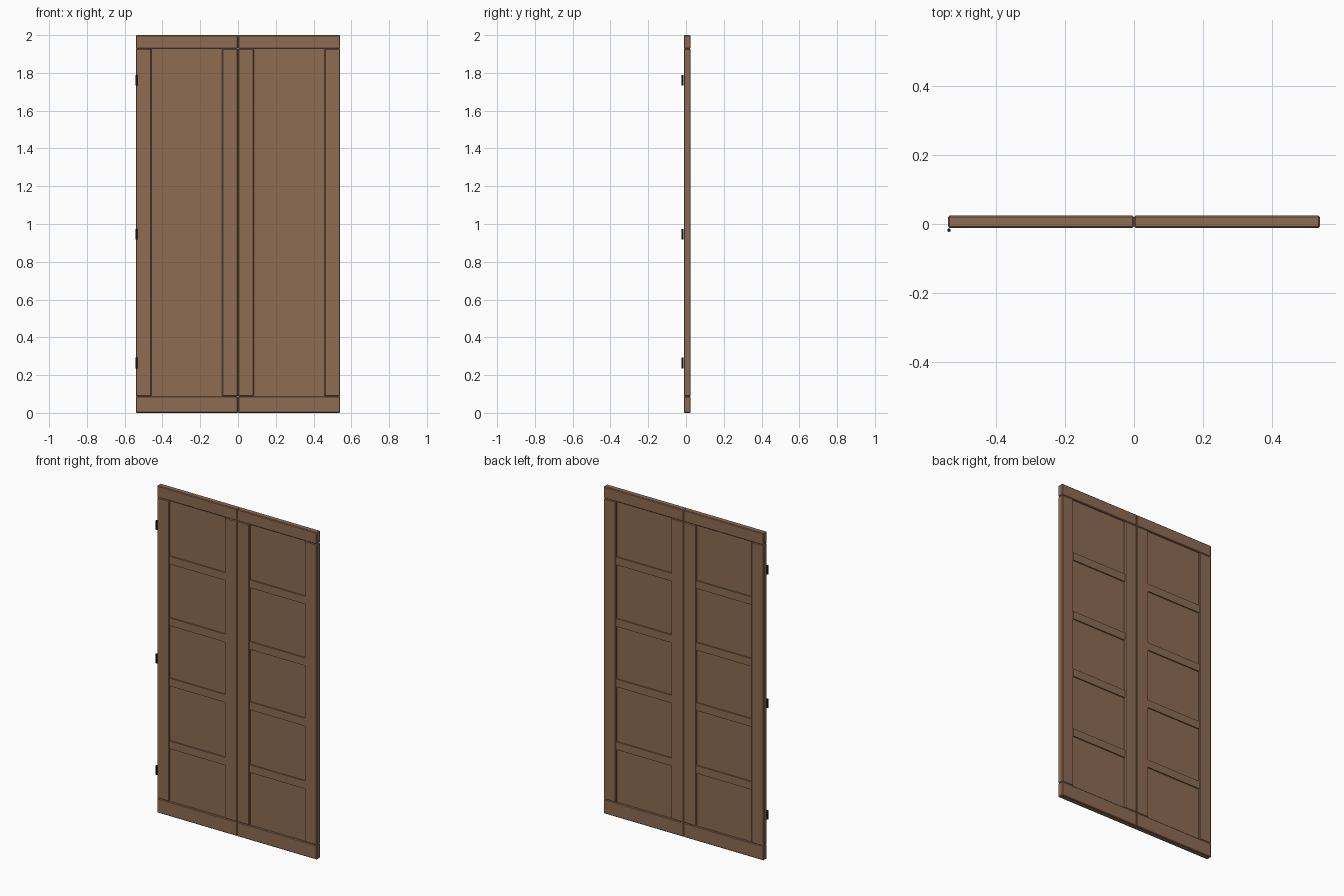
import bpy, bmesh
from mathutils import Matrix, Vector

if "Cube" in bpy.data.objects:
    bpy.data.objects.remove(bpy.data.objects["Cube"])


def material(name, rgb):
    m = bpy.data.materials.new(name)
    m.diffuse_color = (*rgb, 1)
    m.use_nodes = True
    m.node_tree.nodes["Principled BSDF"].inputs["Base Color"].default_value = m.diffuse_color
    return m


WOOD = material("brown_wood", (0.27, 0.15, 0.088))
IRON = material("black_iron", (0.012, 0.011, 0.01))


def finish(name, bm, mat):
    me = bpy.data.meshes.new(name)
    bm.to_mesh(me)
    bm.free()
    me.materials.append(mat)
    ob = bpy.data.objects.new(name, me)
    bpy.context.collection.objects.link(ob)
    return ob


def board(name, x, y, z, bevel=0.0):
    """Box between the (low, high) pairs, with chamfered edges."""
    bm = bmesh.new()
    size = Vector([b - a for a, b in (x, y, z)])
    mid = Vector([(a + b) / 2 for a, b in (x, y, z)])
    bmesh.ops.create_cube(bm, size=1, matrix=Matrix.Translation(mid) @ Matrix.Diagonal((*size, 1)))
    if bevel:
        bmesh.ops.bevel(bm, geom=bm.edges[:], offset=bevel, segments=1, affect='EDGES', profile=0.5)
    return finish(name, bm, WOOD)


W, Y = 0.541, (-0.011, 0.024)
IN, OUT = 0.084, 0.458           # panel opening in each leaf
BOT, TOP = 0.088, 1.928

for side, s in (("left", -1), ("right", 1)):
    def span(a, b):
        return tuple(sorted((s * a, s * b)))
    # frame of the leaf
    board(side + "_bottom_rail", span(0, W), Y, (0, BOT), 0.004)
    board(side + "_top_rail", span(0, W), Y, (TOP, 2), 0.004)
    board(side + "_inner_stile", span(0, IN), Y, (BOT, TOP), 0.004)
    board(side + "_outer_stile", span(OUT, W), Y, (BOT, TOP), 0.004)
    # recessed panel
    board(side + "_panel", span(IN - 0.008, OUT + 0.008), (-0.001, 0.014), (BOT - 0.008, TOP + 0.008))
    # cross bars
    for i, z in enumerate((0.435, 0.819, 1.188, 1.565)):
        board(f"{side}_cross_bar_{i + 1}", span(IN, OUT), (-0.008, 0.021), (z - 0.024, z + 0.024))

# hinge barrels on the left edge
for i, z in enumerate((0.264, 0.946, 1.762)):
    bm = bmesh.new()
    bmesh.ops.create_cone(bm, cap_ends=True, segments=16, radius1=0.005, radius2=0.005, depth=0.056,
                          matrix=Matrix.Translation((-0.538, -0.018, z)))
    for f in bm.faces:
        f.smooth = len(f.verts) == 4
    finish(f"hinge_{i + 1}", bm, IRON)
